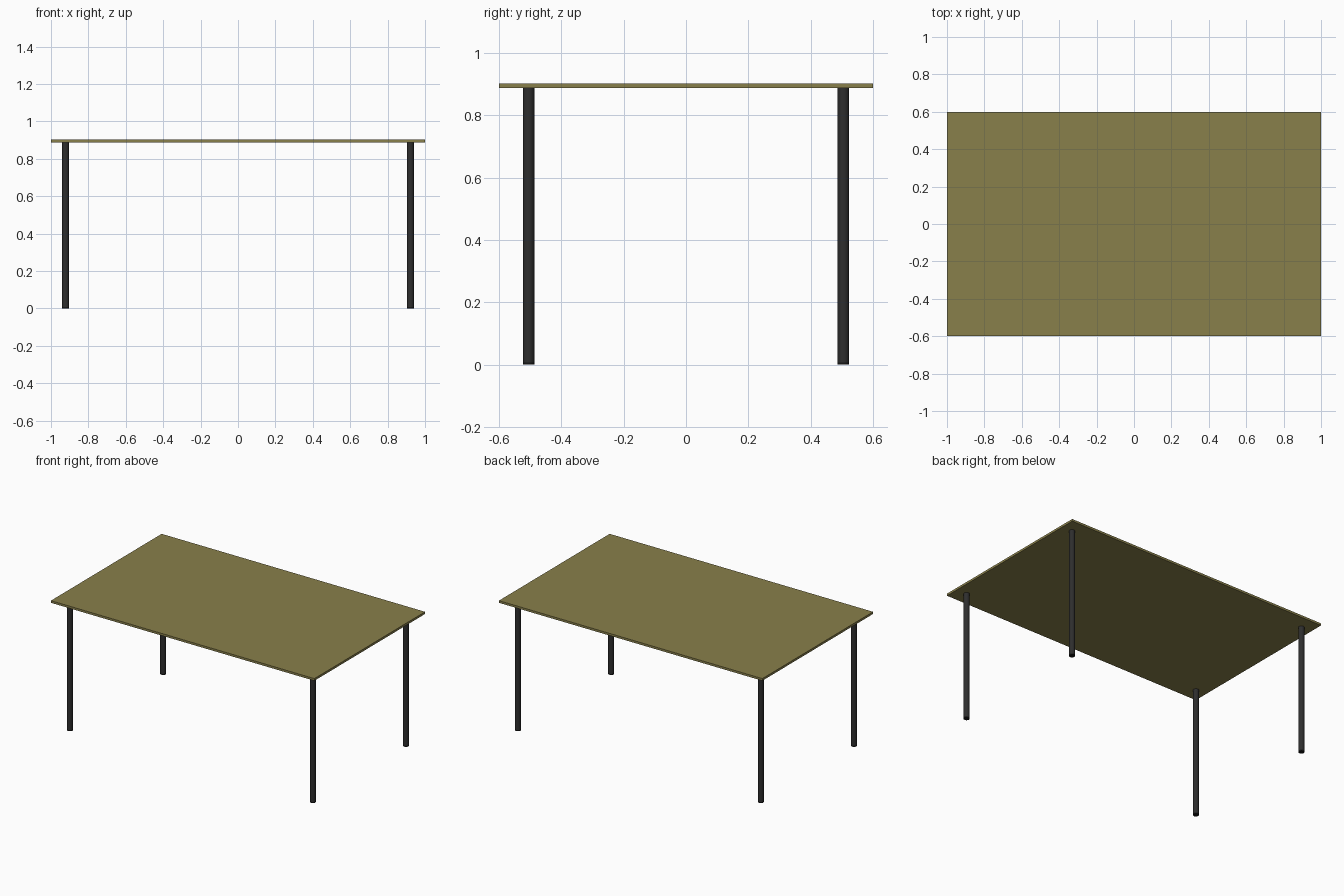
import bpy

if "Cube" in bpy.data.objects:
    bpy.data.objects.remove(bpy.data.objects["Cube"])

TOP_Z, THICK = 0.903, 0.015
LEG_X, LEG_Y, LEG_R = 0.922, 0.505, 0.0185
FOOT_H = 0.008


def material(name, color):
    m = bpy.data.materials.new(name)
    m.diffuse_color = color
    m.use_nodes = True
    m.node_tree.nodes["Principled BSDF"].inputs["Base Color"].default_value = m.diffuse_color
    return m


wood = material("olive_wood", (0.25, 0.215, 0.07, 1))
metal = material("dark_metal", (0.027, 0.027, 0.027, 1))
rubber = material("black_rubber", (0.008, 0.008, 0.008, 1))


def cylinder(name, x, y, z0, z1, r, mat):
    bpy.ops.mesh.primitive_cylinder_add(vertices=32, radius=r, depth=z1 - z0,
                                        location=(x, y, (z0 + z1) / 2))
    ob = bpy.context.object
    ob.name = name
    ob.data.materials.append(mat)
    bpy.ops.object.shade_smooth_by_angle()
    return ob


# Thin rectangular top
bpy.ops.mesh.primitive_cube_add(size=1, location=(0, 0, TOP_Z - THICK / 2))
top = bpy.context.object
top.name = "table_top"
top.scale = (2, 1.2, THICK)
bpy.ops.object.transform_apply(location=False, rotation=False, scale=True)
top.data.materials.append(wood)

# Four round legs with short foot caps
for sy, end in ((-1, "front"), (1, "back")):
    for sx, side in ((-1, "left"), (1, "right")):
        x, y = sx * LEG_X, sy * LEG_Y
        cylinder(f"{end}_{side}_leg", x, y, FOOT_H, TOP_Z - THICK, LEG_R, metal)
        cylinder(f"{end}_{side}_foot", x, y, 0, FOOT_H, LEG_R, rubber)
